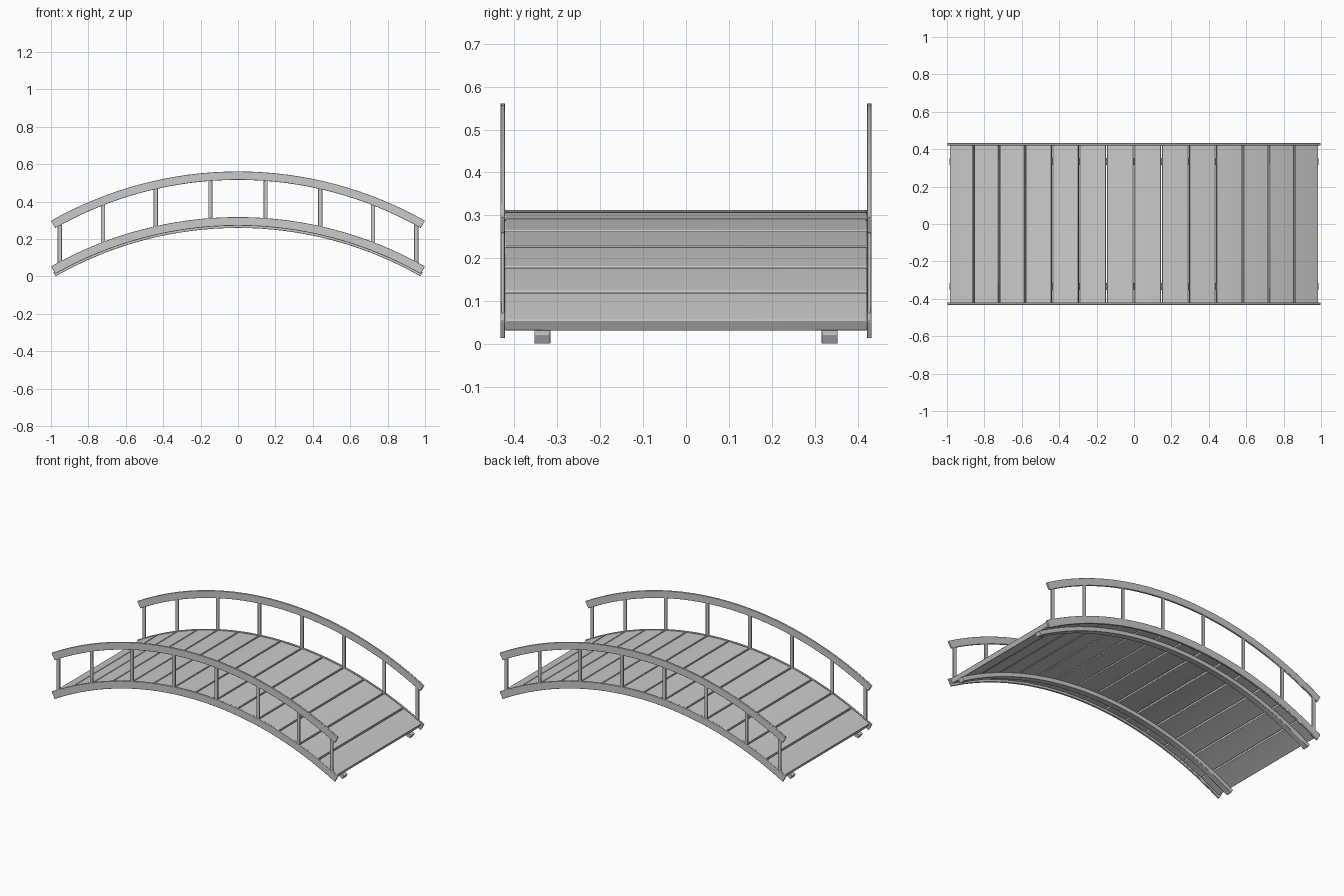
import bpy, bmesh
from math import sin, cos, radians

if "Cube" in bpy.data.objects:
    bpy.data.objects.remove(bpy.data.objects["Cube"])

CZ = -1.709          # height of the common arc centre
R_RAIL = 2.026       # outer radius of the side rails
LIFT = 0.244         # handrail height above the lower rail


def finish(bm, name, bevel):
    bmesh.ops.recalc_face_normals(bm, faces=bm.faces)
    me = bpy.data.meshes.new(name)
    bm.to_mesh(me)
    bm.free()
    ob = bpy.data.objects.new(name, me)
    bpy.context.collection.objects.link(ob)
    if bevel:
        mod = ob.modifiers.new("bevel", 'BEVEL')
        mod.width = bevel
        mod.segments = 2
        mod.limit_method = 'ANGLE'
        mod.angle_limit = radians(40)
    bpy.ops.object.select_all(action='DESELECT')
    ob.select_set(True)
    bpy.context.view_layer.objects.active = ob
    bpy.ops.object.shade_smooth_by_angle(angle=radians(35))
    return ob


def arc_bar(name, r0, r1, a0, a1, y0, y1, steps, lift=0.0, bevel=0.002):
    """Rectangular bar bent along the bridge arc between two angles."""
    bm = bmesh.new()
    rings = []
    for i in range(steps + 1):
        a = radians(a0 + (a1 - a0) * i / steps)
        rings.append([bm.verts.new((r * sin(a), y, CZ + lift + r * cos(a)))
                      for r, y in ((r0, y0), (r1, y0), (r1, y1), (r0, y1))])
    for p, q in zip(rings, rings[1:]):
        for k in range(4):
            bm.faces.new((p[k], p[(k + 1) % 4], q[(k + 1) % 4], q[k]))
    bm.faces.new(rings[0])
    bm.faces.new(rings[-1])
    return finish(bm, name, bevel)


def post(name, x, y0, y1, w=0.022):
    """Upright whose ends are buried in the lower rail and handrail."""
    mid = R_RAIL - 0.022
    z = CZ + (mid * mid - x * x) ** 0.5
    bm = bmesh.new()
    bmesh.ops.create_cube(bm, size=1)
    for v in bm.verts:
        v.co = (x + v.co.x * w, (y0 + y1) / 2 + v.co.y * (y1 - y0),
                z + LIFT * (v.co.z + 0.5))
    return finish(bm, name, 0.0015)


# Deck planks, following the arc with narrow gaps
N, SPAN, GAP = 14, 29.3, 0.11
step = 2 * SPAN / N
for i in range(N):
    a = -SPAN + i * step
    arc_bar(f"plank_{i + 1}", 1.993, 2.022, a + GAP, a + step - GAP,
            -0.422, 0.422, 3, bevel=0.003)

for side, s in (("front", -1), ("back", 1)):
    # Support beam under the deck
    ys = sorted((s * 0.316, s * 0.353))
    arc_bar(f"{side}_support_beam", 1.968, 1.994, -29.7, 29.7, *ys, 32)
    # Lower rail and handrail
    ys = sorted((s * 0.421, s * 0.4325))
    arc_bar(f"{side}_lower_rail", R_RAIL - 0.046, R_RAIL, -29.55, 29.55, *ys, 32)
    arc_bar(f"{side}_handrail", R_RAIL - 0.045, R_RAIL, -29.55, 29.55, *ys, 32, LIFT)
    # Posts between the rails
    ys = sorted((s * 0.4225, s * 0.431))
    for i, x in enumerate((-0.953, -0.722, -0.44, -0.148, 0.148, 0.44, 0.722, 0.953)):
        post(f"{side}_post_{i + 1}", x, *ys)
